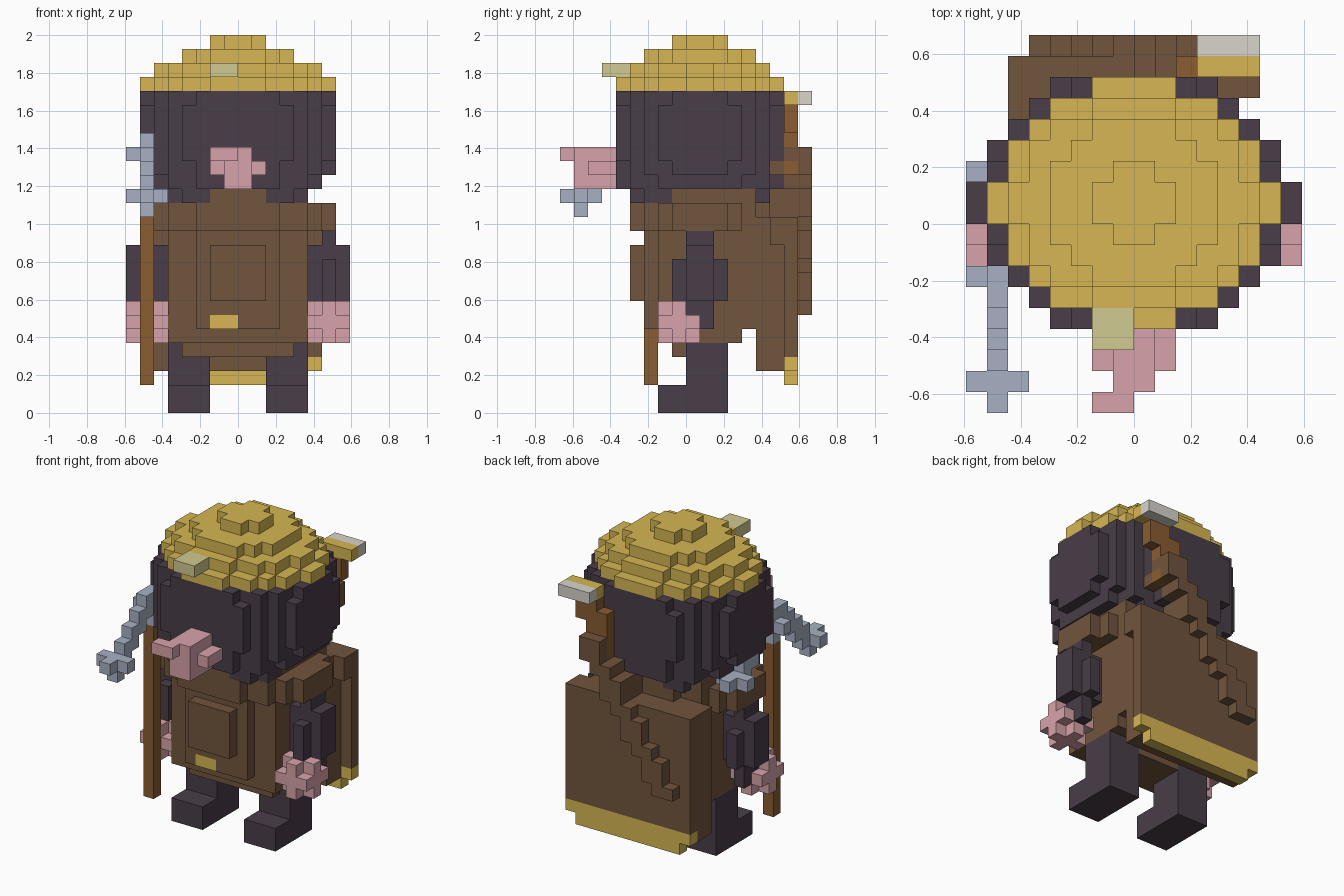
import bpy, bmesh
from mathutils import Vector

cube = bpy.data.objects.get("Cube")
if cube:
    bpy.data.objects.remove(cube, do_unlink=True)

U = 2 / 27  # block size


def material(name, *srgb):
    rgba = [c / 12.92 if c < 0.04 else ((c + 0.055) / 1.055) ** 2.4 for c in srgb] + [1]
    m = bpy.data.materials.new(name)
    m.use_nodes = True
    m.diffuse_color = rgba
    m.node_tree.nodes["Principled BSDF"].inputs["Base Color"].default_value = rgba
    return m


dark = material("dark_plum", 0.285, 0.24, 0.285)
gold = material("straw_gold", 0.84, 0.715, 0.325)
brown = material("brown_cloth", 0.445, 0.33, 0.235)
pink = material("pink_skin", 0.845, 0.64, 0.67)
steel = material("steel_blue", 0.655, 0.69, 0.765)
wood = material("warm_wood", 0.54, 0.365, 0.195)
khaki = material("pale_khaki", 0.82, 0.795, 0.57)
pale = material("pale_metal", 0.845, 0.835, 0.80)

parts = {}  # name -> material
owner = {}  # cell -> part name; a later part replaces an earlier one


def put(name, mat, cells):
    parts[name] = mat
    for c in cells:
        owner[c] = name


def box(x0, x1, y0, y1, z0, z1):
    return {(x, y, z) for x in range(x0, x1) for y in range(y0, y1) for z in range(z0, z1)}


def disc(widths, z0, z1, cy=1):
    """Rounded slab: half depth for each column outward from the middle."""
    cells = set()
    for i, h in enumerate(widths):
        for x in (i, -1 - i):
            cells |= box(x, x + 1, cy - h, cy + h, z0, z1)
    return cells


def mirror(cells):
    return {(-1 - x, y, z) for x, y, z in cells}


# Cape with trim
put("cape", brown, box(-6, 5, 5, 8, 3, 14) | box(5, 6, 7, 8, 3, 14) | box(5, 6, 6, 7, 12, 14))
put("cape_trim", gold, box(-6, 6, 7, 8, 3, 4) | box(-5, 5, 7, 8, 2, 3))

# Tunic, belly and shoulders
put("tunic", brown, box(-4, 4, -1, 3, 4, 5) | disc([3, 3, 3, 3, 3], 5, 6)
    | disc([4, 4, 4, 3, 3], 6, 8) | disc([4, 4, 4, 3, 3], 8, 13)
    | box(-5, 5, 4, 5, 6, 13) | box(-2, 2, -4, -3, 8, 12))
put("shoulders", brown, disc([5, 5, 5, 4, 4, 3, 2], 13, 15))
put("buckle", gold, box(-2, 0, -3, -2, 6, 7))

# Head
put("head", dark, disc([5, 5, 5, 5, 4], 15, 16) | disc([6, 6, 6, 5, 5, 3], 16, 17)
    | disc([6, 6, 6, 5, 5, 4, 2], 17, 23) | disc([6, 6, 6, 6, 5, 4, 3], 18, 22))
put("collar", brown, box(-5, 5, -1, 5, 15, 16) | box(-2, 2, -4, 6, 15, 16))

# Hat, stepped in four tiers, with badge
put("hat", gold, disc([6, 6, 5, 5, 4, 3, 1], 23, 24) | disc([5, 5, 4, 4, 3, 1], 24, 25)
    | disc([4, 4, 3, 2], 25, 26) | disc([2, 1], 26, 27))
put("hat_badge", khaki, box(-2, 0, -6, -4, 24, 25))

# Nose
put("nose", pink, box(-1, 1, -8, -5, 16, 19) | box(-2, 2, -7, -5, 17, 18)
    | box(-2, 0, -9, -8, 18, 19))

# Legs, arms and hands on both sides
leg = box(2, 5, -2, 3, 0, 2) | box(2, 5, 0, 3, 2, 5)
arm = (box(6, 7, -1, 3, 8, 11) | box(5, 8, 0, 2, 8, 12) | box(6, 7, 0, 2, 11, 13)
       | box(6, 7, 1, 2, 6, 8))
hand = {(x, y, z) for x, y, z in box(5, 8, -2, 1, 5, 8)
        if not (x != 6 and y != -1 and z != 6)}
cuff = box(6, 7, 0, 1, 7, 8)
for side, flip in (("left", set), ("right", mirror)):
    put(side + "_leg", dark, flip(leg))
    put(side + "_hand", pink, flip(hand))
    put(side + "_arm", dark, flip(arm | cuff))

# Pickaxe: wooden shaft and a curved head drooping at both ends
put("pickaxe_shaft", wood, box(-7, -6, -3, -2, 2, 17))
half = (box(-7, -6, -3, -2, 17, 20) | box(-8, -5, -3, -2, 18, 19)
        | box(-7, -6, -4, -3, 18, 20) | box(-7, -6, -5, -4, 17, 19)
        | box(-7, -6, -6, -5, 16, 18) | box(-7, -6, -7, -6, 15, 17)
        | box(-7, -6, -9, -7, 15, 16) | box(-8, -5, -8, -7, 15, 16)
        | box(-7, -6, -8, -7, 14, 15))
back = {(x, -6 - y, z) for x, y, z in half}
put("pickaxe_head", steel, {c for c in half | back if c not in owner})

# Sword slung diagonally over the back
scabbard = set()
for z in range(7, 19):
    x = round(-5 + (z - 7) * 0.66)
    scabbard |= box(x, x + 2, 6 if z > 13 else 8, 9, z, z + 1)
put("scabbard", brown, {c for c in scabbard if c not in owner})
put("sword_grip", wood, box(2, 4, 7, 8, 17, 18) | box(2, 3, 7, 8, 18, 19)
    | box(2, 4, 7, 8, 19, 21) | box(3, 5, 7, 8, 20, 22))
put("sword_pommel", gold, box(3, 6, 7, 8, 22, 23))
put("sword_cap", pale, box(3, 6, 8, 9, 22, 23))

# Turn the blocks of each part into a mesh of its outer faces
for name, mat in parts.items():
    bm = bmesh.new()
    verts = {}
    for cell in [c for c, n in owner.items() if n == name]:
        for axis in range(3):
            for s in (0, 1):
                step = [0, 0, 0]
                step[axis] = 2 * s - 1
                if tuple(a + b for a, b in zip(cell, step)) in owner:
                    continue
                corners = []
                for u, v in ((0, 0), (1, 0), (1, 1), (0, 1)):
                    p = list(cell)
                    p[axis] += s
                    p[(axis + 1) % 3] += u
                    p[(axis + 2) % 3] += v
                    p = tuple(p)
                    if p not in verts:
                        verts[p] = bm.verts.new(Vector(p) * U)
                    corners.append(verts[p])
                bm.faces.new(corners if s else corners[::-1])
    mesh = bpy.data.meshes.new(name)
    bm.to_mesh(mesh)
    bm.free()
    mesh.materials.append(mat)
    bpy.context.collection.objects.link(bpy.data.objects.new(name, mesh))
